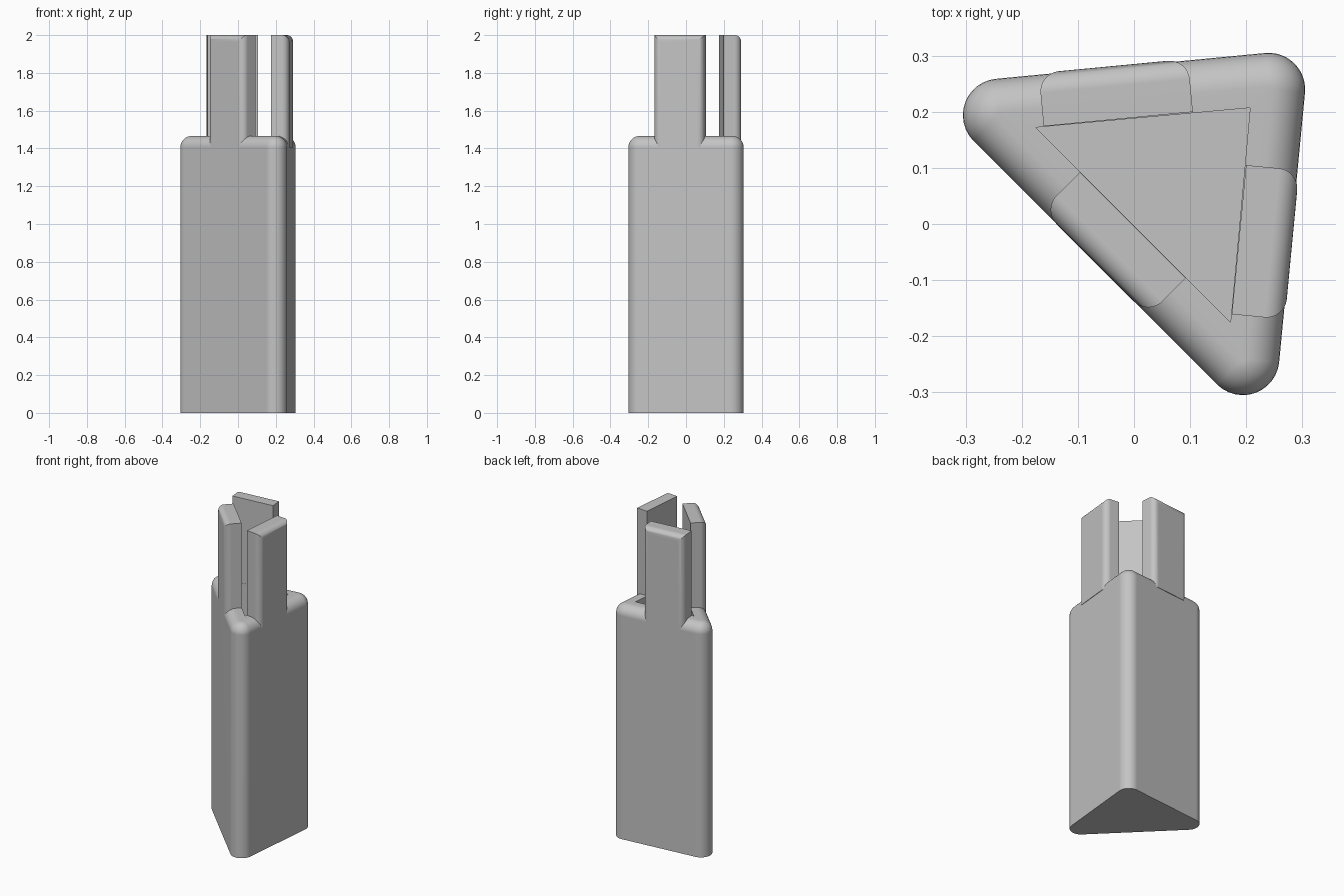
import bpy, bmesh, math
from mathutils import Vector, Matrix

if "Cube" in bpy.data.objects:
    bpy.data.objects.remove(bpy.data.objects["Cube"], do_unlink=True)

grey = bpy.data.materials.new("light grey")
grey.use_nodes = True
grey.diffuse_color = (0.55, 0.55, 0.55, 1)
grey.node_tree.nodes["Principled BSDF"].inputs["Base Color"].default_value = grey.diffuse_color

WALL, CORNER, FILLET, RIM, FLOOR, TOP = 0.095, 0.065, 0.06, 1.466, 0.1, 2.0
STEPS = 12
# Corner arc centres and pocket corners, both counter-clockwise
centres = [Vector((0.24, 0.24)), Vector((-0.24, 0.194)), Vector((0.194, -0.24))]
pocket = [Vector((0.207, 0.207)), Vector((-0.175, 0.172)), Vector((0.172, -0.175))]


def finish(bm, name):
    bmesh.ops.recalc_face_normals(bm, faces=bm.faces)
    mesh = bpy.data.meshes.new(name)
    bm.to_mesh(mesh)
    bm.free()
    mesh.materials.append(grey)
    ob = bpy.data.objects.new(name, mesh)
    bpy.context.collection.objects.link(ob)
    bpy.ops.object.select_all(action='DESELECT')
    ob.select_set(True)
    bpy.context.view_layer.objects.active = ob
    bpy.ops.object.shade_smooth_by_angle(angle=math.radians(32))
    mod = ob.modifiers.new("flat face normals", 'WEIGHTED_NORMAL')
    mod.keep_sharp = True


def edge_angle(i):
    # Direction of the outward normal of the side leaving corner i
    d = centres[(i + 1) % 3] - centres[i]
    return math.atan2(-d.x, d.y)


def outline(bm, inset, z):
    ring = []
    for i, c in enumerate(centres):
        start = edge_angle(i - 1)
        sweep = (edge_angle(i) - start) % math.tau
        for k in range(STEPS + 1):
            a = start + sweep * k / STEPS
            p = c + (CORNER - inset) * Vector((math.cos(a), math.sin(a)))
            ring.append(bm.verts.new((p.x, p.y, z)))
    return ring


def bridge(bm, low, high):
    for i in range(len(low)):
        j = (i + 1) % len(low)
        bm.faces.new((low[i], low[j], high[j], high[i]))


# Body: rounded triangular column with a filleted rim and a triangular pocket
bm = bmesh.new()
rings = [outline(bm, 0, 0)]
bm.faces.new(rings[0])
for k in range(9):
    a = math.pi / 2 * k / 8
    rings.append(outline(bm, FILLET * (1 - math.cos(a)), RIM - FILLET * (1 - math.sin(a))))
for low, high in zip(rings, rings[1:]):
    bridge(bm, low, high)

mouth = [bm.verts.new((p.x, p.y, RIM)) for p in pocket]
floor = [bm.verts.new((p.x, p.y, FLOOR)) for p in pocket]
bridge(bm, floor, mouth)
bm.faces.new(floor)
n = STEPS + 1
for i in range(3):
    arc = rings[-1][i * n:(i + 1) * n]
    nxt = rings[-1][((i + 1) % 3) * n]
    bm.faces.new(arc + [mouth[i]])
    bm.faces.new((arc[-1], nxt, mouth[(i + 1) % 3], mouth[i]))
finish(bm, "body")


# Prongs: upright plates on the rim, rounded on their outer edges
def prong(name, middle, normal_angle):
    bottom = RIM - FILLET
    bm = bmesh.new()
    bmesh.ops.create_cube(bm, size=1)
    # Local x points outwards, local y runs along the wall
    bmesh.ops.translate(bm, verts=bm.verts, vec=(0.5, 0, 0.5))
    bmesh.ops.scale(bm, verts=bm.verts, vec=(WALL, 0.267, TOP - bottom))
    outer = [e for e in bm.edges
             if all(v.co.x > WALL / 2 for v in e.verts)
             and any(v.co.z > 0.1 for v in e.verts)]
    bmesh.ops.bevel(bm, geom=outer, offset=0.036, offset_type='OFFSET',
                    segments=8, profile=0.5, affect='EDGES')
    place = Matrix.Translation((middle[0], middle[1], bottom)) @ Matrix.Rotation(normal_angle, 4, 'Z')
    bmesh.ops.transform(bm, matrix=place, verts=bm.verts)
    finish(bm, name)


prong("back_prong", (-0.028, 0.187), edge_angle(0))
prong("diagonal_prong", (-0.002, -0.002), edge_angle(1))
prong("left_prong", (0.187, -0.028), edge_angle(2))
